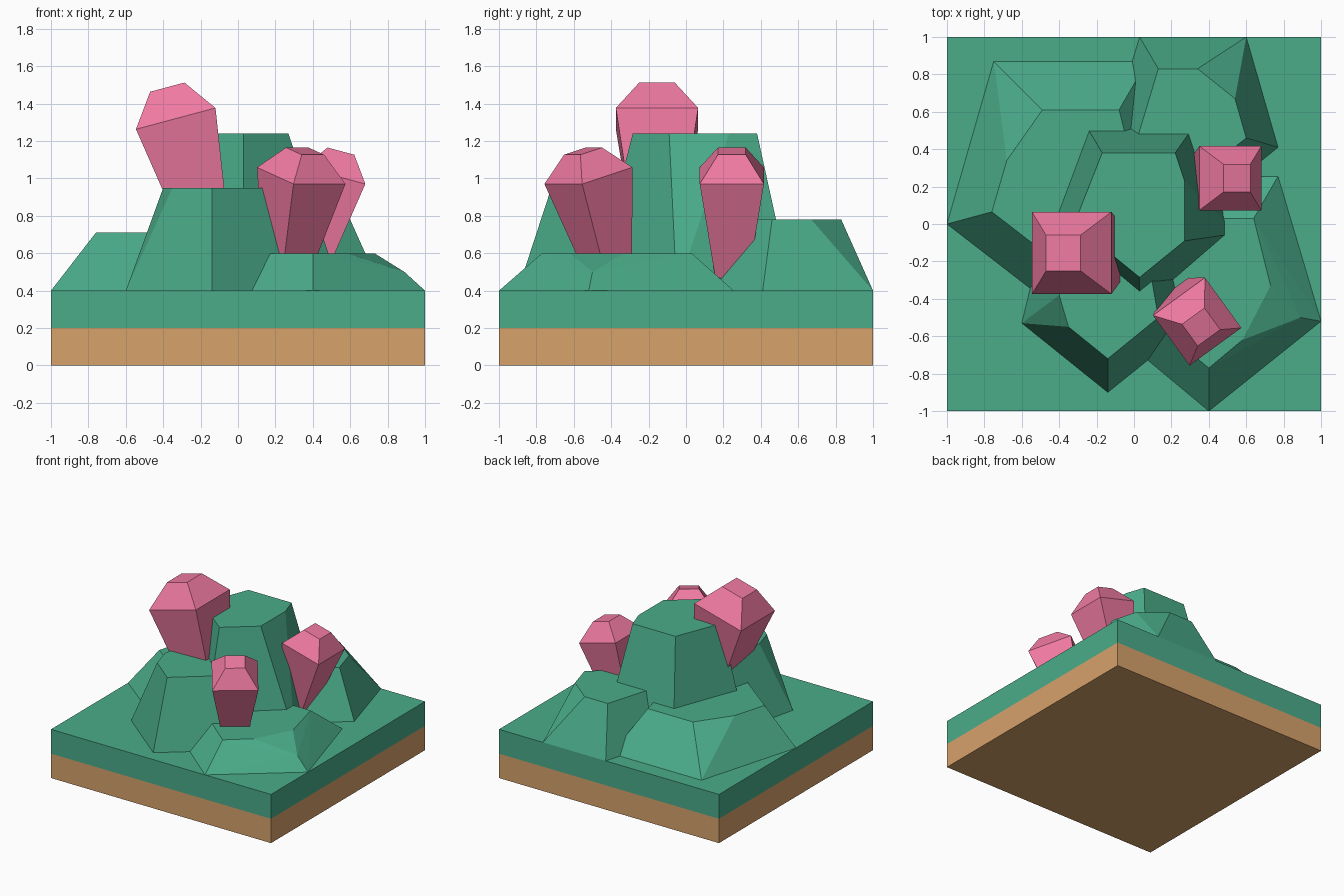
import bpy, bmesh, math
from mathutils import Vector

if "Cube" in bpy.data.objects:
    bpy.data.objects.remove(bpy.data.objects["Cube"])


def material(name, rgb):
    m = bpy.data.materials.new(name)
    m.diffuse_color = (*rgb, 1)
    m.use_nodes = True
    m.node_tree.nodes["Principled BSDF"].inputs["Base Color"].default_value = m.diffuse_color
    return m


GREEN = material("green_stone", (0.069, 0.413, 0.254))
TAN = material("tan_earth", (0.68, 0.36, 0.147))
PINK = material("pink_crystal", (0.87, 0.195, 0.36))


def hull(name, points, mat):
    """Flat-faced convex solid around the given points."""
    bm = bmesh.new()
    for p in points:
        bm.verts.new(p)
    res = bmesh.ops.convex_hull(bm, input=bm.verts)
    loose = [v for v in bm.verts if not v.link_faces]
    bmesh.ops.delete(bm, geom=loose, context='VERTS')
    bmesh.ops.dissolve_limit(bm, angle_limit=math.radians(2), verts=bm.verts, edges=bm.edges)
    bmesh.ops.recalc_face_normals(bm, faces=bm.faces)
    me = bpy.data.meshes.new(name)
    bm.to_mesh(me)
    bm.free()
    me.materials.append(mat)
    ob = bpy.data.objects.new(name, me)
    bpy.context.collection.objects.link(ob)
    return ob


def square(half, z):
    return [(x * half, y * half, z) for x in (-1, 1) for y in (-1, 1)]


def rock(name, top_z, foot, top, extra=()):
    pts = [(x, y, 0.4) for x, y in foot] + [(x, y, top_z) for x, y in top]
    return hull(name, pts + list(extra), GREEN)


def crystal(name, loc, scale, lean_dir):
    """Square crystal tapering downwards with a bevelled cap, leaning 15 degrees."""
    ob = hull(name, square(0.095, 0.174) + square(0.22, 0) + square(0.1, -0.78), PINK)
    ob.location = loc
    ob.scale = (scale,) * 3
    ob.rotation_euler = (0, math.radians(15), math.radians(lean_dir))


# Ground slab in two layers
hull("earth_layer", square(1, 0) + square(1, 0.2), TAN)
hull("grass_layer", square(1, 0.2) + square(1, 0.4), GREEN)

# Five tapered boulders
rock("back_left_rock", 0.71,
     [(-1, 0), (-0.75, 0.87), (0.07, 0.87), (0.25, 0.1), (-0.25, -0.58)],
     [(-0.76, 0.065), (-0.68, 0.34), (-0.49, 0.61), (-0.08, 0.61), (0.05, 0.1), (-0.3, -0.29)])
rock("centre_rock", 1.24,
     [(-0.28, 0.565), (0.35, 0.565), (0.55, -0.05), (0.03, -0.5), (-0.51, -0.05)],
     [(-0.17, 0.38), (0.22, 0.38), (0.27, 0.23), (0.27, -0.09), (0.03, -0.285), (-0.32, 0)])
rock("back_right_rock", 0.78,
     [(0.03, 1), (0.6, 1), (0.77, 0.41), (0.3, 0.03), (-0.19, 0.27)],
     [(0.13, 0.83), (0.34, 0.83), (0.54, 0.67), (0.6, 0.46), (0.27, 0.2), (0, 0.4)])
rock("front_rock", 0.95,
     [(-0.6, -0.53), (-0.14, -0.9), (0.32, -0.53), (0.2, 0), (-0.46, 0.05)],
     [(-0.4, -0.38), (-0.35, -0.55), (-0.14, -0.72), (0.13, -0.5), (0.06, -0.1), (-0.32, -0.05)])
rock("front_right_rock", 0.6,
     [(0.4, -1), (1, -0.52), (0.77, 0.255), (0, 0.255), (-0.2, -0.5)],
     [(0.4, -0.77), (0.58, -0.62), (0.73, -0.33), (0.64, 0.03), (0.05, 0.03), (0, -0.44)],
     [(0.89, -0.5, 0.5)])

# Three leaning crystals
crystal("large_crystal", (-0.333, -0.155, 1.32), 1.0, 180)
crystal("front_crystal", (0.338, -0.522, 1.015), 0.78, -54)
crystal("right_crystal", (0.515, 0.245, 1.015), 0.78, 0)
